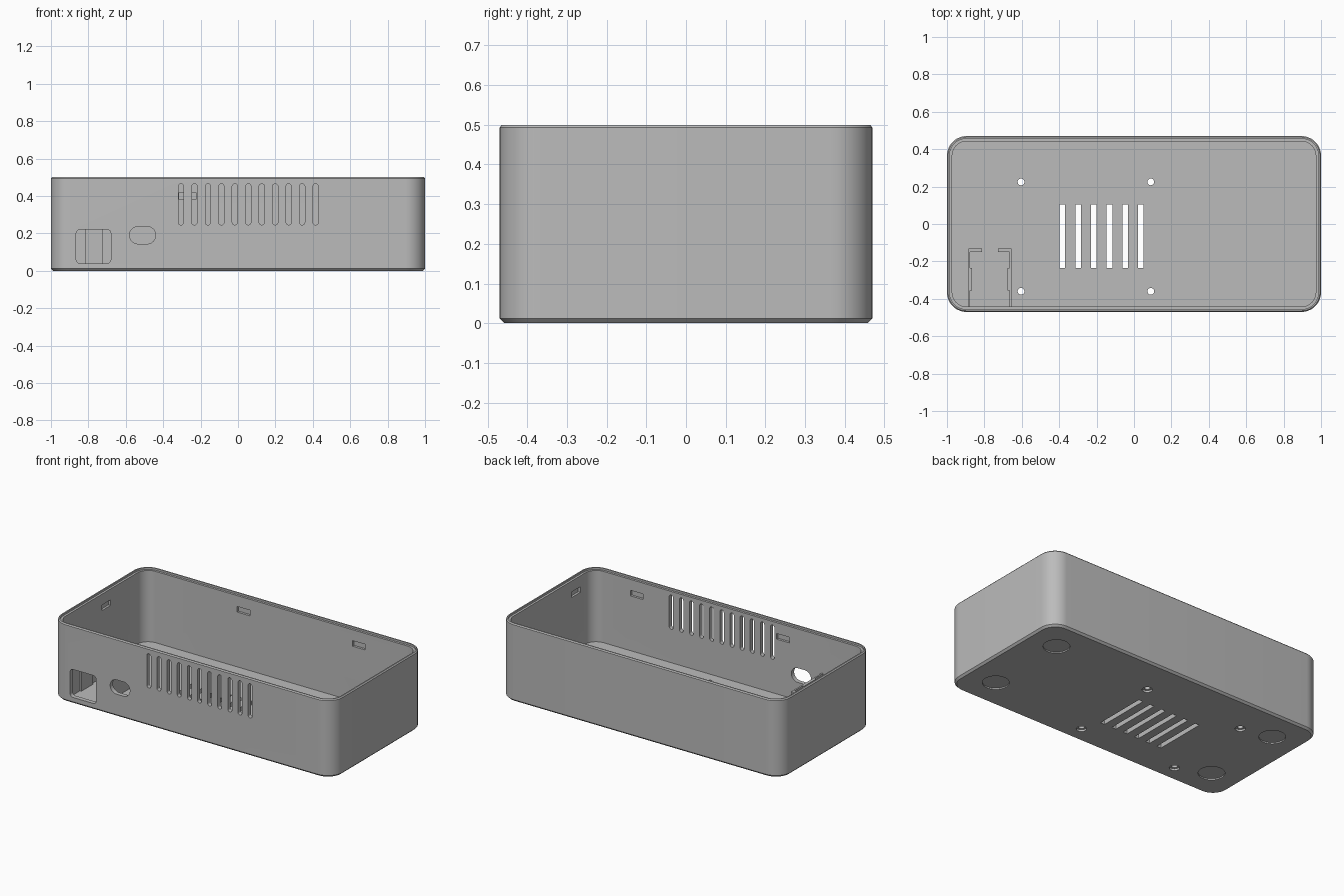
import bpy, bmesh, math
from mathutils import Vector

if "Cube" in bpy.data.objects:
    bpy.data.objects.remove(bpy.data.objects["Cube"])

grey = bpy.data.materials.new("plain_grey")
grey.use_nodes = True
grey.diffuse_color = (0.5, 0.5, 0.5, 1)
grey.node_tree.nodes["Principled BSDF"].inputs["Base Color"].default_value = (0.5, 0.5, 0.5, 1)


def rounded_rect(w, h, r, segs=12):
    """Rounded rectangle outline; w and h are half sizes."""
    pts = []
    for k, (sx, sy) in enumerate([(1, 1), (-1, 1), (-1, -1), (1, -1)]):
        for i in range(segs + 1):
            a = math.pi / 2 * (k + i / segs)
            pts.append((sx * (w - r) + r * math.cos(a), sy * (h - r) + r * math.sin(a)))
    return pts


def circle(r, n=32):
    return [(r * math.cos(math.tau * i / n), r * math.sin(math.tau * i / n)) for i in range(n)]


def loft(bm, rings):
    """Skin matching rings of 3D points and cap both ends."""
    loops = [[bm.verts.new(p) for p in ring] for ring in rings]
    for a, b in zip(loops, loops[1:]):
        for i in range(len(a)):
            j = (i + 1) % len(a)
            bm.faces.new((a[i], a[j], b[j], b[i]))
    bm.faces.new(loops[0][::-1])
    bm.faces.new(loops[-1])


def at_z(pts, z, cx=0, cy=0):
    return [(cx + x, cy + y, z) for x, y in pts]


def at_y(pts, y, cx, cz):
    return [(cx + x, y, cz + z) for x, z in pts]


def box(bm, centre, size):
    made = bmesh.ops.create_cube(bm, size=1)["verts"]
    bmesh.ops.scale(bm, vec=size, verts=made)
    bmesh.ops.translate(bm, vec=centre, verts=made)


def finish(bm, name):
    bmesh.ops.remove_doubles(bm, verts=bm.verts, dist=1e-6)
    bmesh.ops.recalc_face_normals(bm, faces=bm.faces)
    mesh = bpy.data.meshes.new(name)
    bm.to_mesh(mesh)
    bm.free()
    mesh.materials.append(grey)
    obj = bpy.data.objects.new(name, mesh)
    bpy.context.collection.objects.link(obj)
    return obj


def activate(obj):
    bpy.ops.object.select_all(action="DESELECT")
    obj.select_set(True)
    bpy.context.view_layer.objects.active = obj


# Case tray: chamfered base, stepped rim, hollow inside (inset, height)
W, D, H, R = 1.0, 0.47, 0.5, 0.105
WALL, FLOOR = 0.028, 0.03
profile = [(0.012, 0), (0, 0.012), (0, H - 0.007), (0.006, H), (0.014, H),
           (0.014, H - 0.012), (WALL, H - 0.012), (WALL, FLOOR)]
bm = bmesh.new()
loft(bm, [at_z(rounded_rect(W - d, D - d, R - d), z) for d, z in profile])
case = finish(bm, "case_tray")

cut = bmesh.new()

# Front vent slots, rounded at both ends
slot = rounded_rect(0.014, 0.11, 0.0139, 6)
for i in range(11):
    x = -0.305 + 0.072 * i
    loft(cut, [at_y(slot, y, x, 0.355) for y in (-0.55, -0.42)])

# Front socket window and oval port
for outline, x, z in [(rounded_rect(0.0925, 0.09, 0.02, 6), -0.7725, 0.13),
                      (rounded_rect(0.07, 0.046, 0.0455), -0.51, 0.19)]:
    loft(cut, [at_y(outline, y, x, z) for y in (-0.55, -0.42)])

# Floor vent slots
for i in range(6):
    box(cut, (-0.383 + 0.084 * i, -0.065, 0), (0.03, 0.34, 0.2))

# Screw holes, counterbored from below
for x in (-0.604, 0.09):
    for y in (0.225, -0.36):
        loft(cut, [at_z(circle(r), z, x, y)
                   for r, z in [(0.03, -0.05), (0.03, 0.012), (0.018, 0.013), (0.018, 0.1)]])

# Shallow round foot recesses under the base
for x in (-0.805, 0.805):
    for y in (-0.27, 0.27):
        loft(cut, [at_z(circle(0.077, 48), z, x, y) for z in (-0.05, 0.008)])

# Lid clip notches on the inside of the walls
for x, side in [(-0.27, 1), (0.55, 1), (-0.38, -1), (0.66, -1)]:
    box(cut, (x, side * (D - WALL), 0.4), (0.09, 0.03, 0.036))
for y, side in [(0.05, -1), (-0.27, 1)]:
    box(cut, (side * (W - WALL), y, 0.4), (0.03, 0.09, 0.036))

cutter = finish(cut, "opening_cutter")
cutter.hide_render = True
mod = case.modifiers.new("openings", "BOOLEAN")
mod.operation = "DIFFERENCE"
mod.solver = "EXACT"
mod.object = cutter
activate(case)
bpy.ops.object.modifier_apply(modifier=mod.name)
bpy.data.objects.remove(cutter)
bpy.ops.object.shade_smooth_by_angle(angle=math.radians(30))

# Socket bracket: two mirrored guide walls with end hooks and ribs
guide = [(0.115, -0.445), (0.115, -0.13), (0.043, -0.13), (0.043, -0.15), (0.105, -0.15),
         (0.105, -0.235), (0.095, -0.235), (0.095, -0.355), (0.105, -0.355), (0.105, -0.445)]
for side, name in [(-1, "socket_guide_right"), (1, "socket_guide_left")]:
    bm = bmesh.new()
    loft(bm, [[(-0.771 + side * x, y, z) for x, y in guide] for z in (FLOOR - 0.005, 0.25)])
    finish(bm, name)
